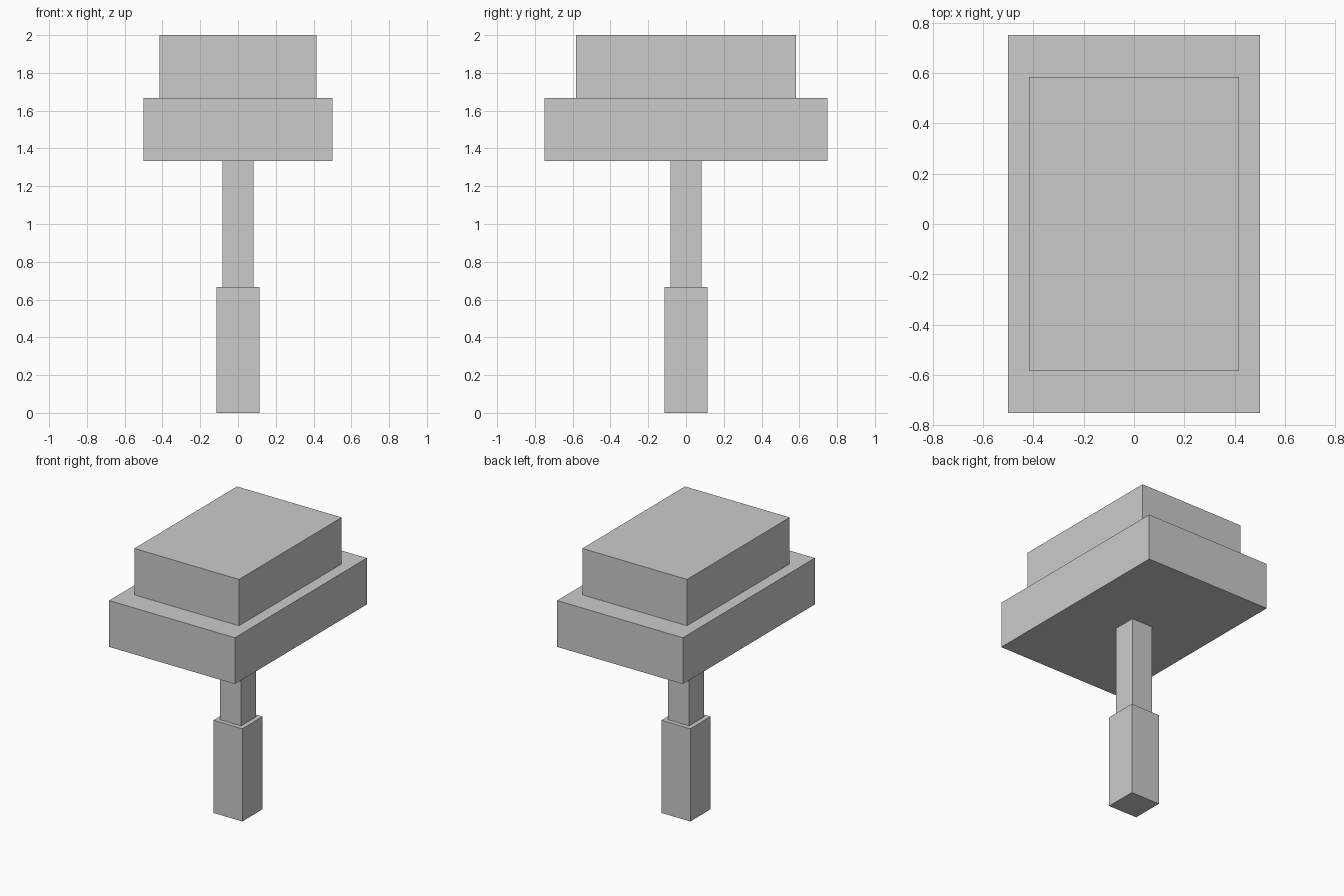
import bpy

if "Cube" in bpy.data.objects:
    bpy.data.objects.remove(bpy.data.objects["Cube"])


def box(name, width, depth, z0, z1):
    """Axis-aligned box centred on x = y = 0, spanning z0..z1."""
    bpy.ops.mesh.primitive_cube_add(size=1, location=(0, 0, (z0 + z1) / 2))
    obj = bpy.context.object
    obj.name = name
    obj.scale = (width, depth, z1 - z0)
    bpy.ops.object.transform_apply(location=False, rotation=False, scale=True)
    return obj


T = 1 / 3  # height module

# Post: thick foot and thinner stem
box("lower_post", 0.23, 0.23, 0, 2 * T)
box("upper_stem", 1 / 6, 1 / 6, 2 * T, 4 * T)

# Stepped head: wide slab with a smaller block on top
box("head_slab", 1.0, 1.5, 4 * T, 5 * T)
box("head_top_block", 5 / 6, 7 / 6, 5 * T, 2)
